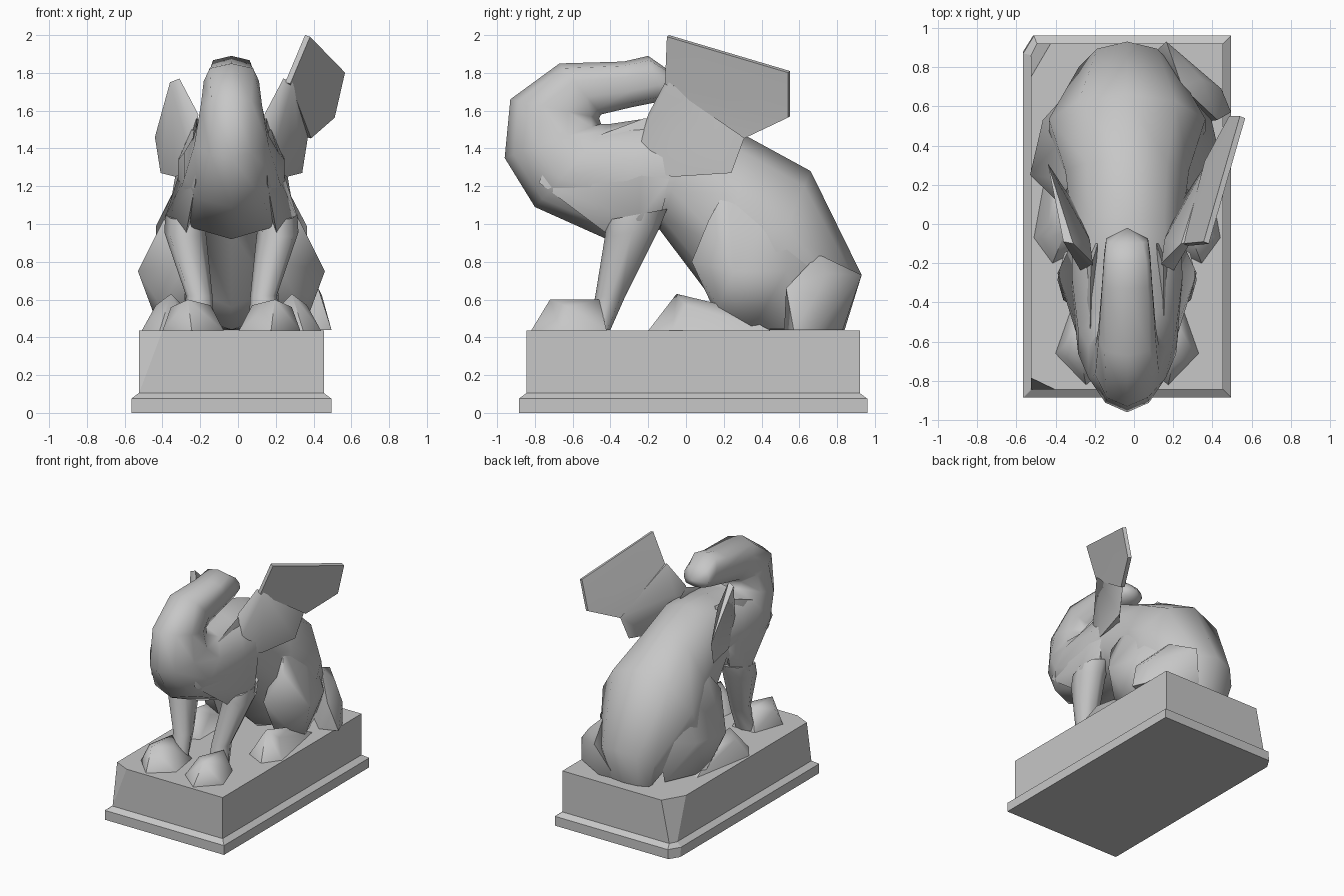
import bpy
import bmesh
from math import sin, cos, tau, radians, copysign

cube = bpy.data.objects.get("Cube")
if cube:
    bpy.data.objects.remove(cube, do_unlink=True)

CX = -0.035  # centre line of the statue

stone = bpy.data.materials.new("grey_stone")
stone.use_nodes = True
stone.diffuse_color = (0.57, 0.57, 0.57, 1)
bsdf = next(n for n in stone.node_tree.nodes if n.type == "BSDF_PRINCIPLED")
bsdf.inputs["Base Color"].default_value = (0.57, 0.57, 0.57, 1)
bsdf.inputs["Roughness"].default_value = 0.8


def finish(bm, name, angle):
    """Turn a bmesh into a shaded stone object."""
    bmesh.ops.recalc_face_normals(bm, faces=bm.faces[:])
    mesh = bpy.data.meshes.new(name)
    bm.to_mesh(mesh)
    bm.free()
    mesh.materials.append(stone)
    obj = bpy.data.objects.new(name, mesh)
    bpy.context.collection.objects.link(obj)
    bpy.ops.object.select_all(action="DESELECT")
    obj.select_set(True)
    bpy.context.view_layer.objects.active = obj
    bpy.ops.object.shade_smooth_by_angle(angle=radians(angle))
    return obj


def skin(name, rings, angle, tip=None):
    """Join rings of points into a closed skin, optionally ending in a point."""
    bm = bmesh.new()
    loops = [[bm.verts.new(p) for p in ring] for ring in rings]
    n = len(loops[0])
    for a, b in zip(loops, loops[1:]):
        for i in range(n):
            j = (i + 1) % n
            bm.faces.new((a[i], a[j], b[j], b[i]))
    bm.faces.new(loops[-1])
    if tip:
        point = bm.verts.new(tip)
        for i in range(n):
            bm.faces.new((loops[0][i], loops[0][(i + 1) % n], point))
    else:
        bm.faces.new(loops[0])
    return finish(bm, name, angle)


def oval(outer, inner, half_width, power, centre, sides=10):
    """Oval ring spanning two side-profile points; a low power squares it."""
    ring = []
    for k in range(sides):
        a = tau * k / sides
        t = (1 + cos(a)) / 2
        s = 0 if abs(sin(a)) < 0.001 else copysign(abs(sin(a)) ** power, sin(a))
        ring.append((centre + half_width * s,
                     inner[0] + (outer[0] - inner[0]) * t,
                     inner[1] + (outer[1] - inner[1]) * t))
    return ring


def hull(name, points, side=1, angle=60):
    """Faceted solid around points given as offsets from the centre line."""
    bm = bmesh.new()
    for x, y, z in points:
        bm.verts.new((CX + side * x, y, z))
    bmesh.ops.convex_hull(bm, input=bm.verts[:])
    loose = [v for v in bm.verts if not v.link_faces]
    bmesh.ops.delete(bm, geom=loose, context="VERTS")
    return finish(bm, name, angle)


# Plinth with a moulded foot and two chipped corners
def plinth_ring(z, inset, front_chip, back_chip):
    x0, x1 = -0.565 + inset, 0.495 - inset
    y0, y1 = -0.885 + inset, 0.96 - inset
    (fx, fy), (bx, by) = front_chip, back_chip
    return [(x0 + fx, y0, z), (x1, y0, z), (x1, y1, z),
            (x0 + bx, y1, z), (x0, y1 - by, z), (x0, y0 + fy, z)]


whole = (0.002, 0.002)
skin("plinth", [
    plinth_ring(0, 0, whole, (0.05, 0.08)),
    plinth_ring(0.075, 0, whole, (0.055, 0.09)),
    plinth_ring(0.105, 0.04, whole, (0.03, 0.06)),
    plinth_ring(0.435, 0.04, (0.125, 0.06), (0.1, 0.17)),
], 15)

# Curled neck, chest and back: outer profile, inner profile, half width, power
profile = [
    ((-0.10, 1.82), (-0.06, 1.67), 0.11, 0.6),
    ((-0.20, 1.89), (-0.13, 1.65), 0.12, 0.4),
    ((-0.33, 1.86), (-0.28, 1.62), 0.13, 0.4),
    ((-0.67, 1.85), (-0.45, 1.58), 0.15, 0.5),
    ((-0.93, 1.66), (-0.46, 1.56), 0.17, 0.9),
    ((-0.96, 1.35), (-0.45, 1.53), 0.21, 1.2),
    ((-0.80, 1.09), (-0.40, 1.53), 0.26, 0.8),
    ((-0.42, 0.92), (-0.20, 1.56), 0.29, 0.6),
    ((-0.14, 0.97), (0.05, 1.57), 0.29, 0.8),
    ((0.17, 0.56), (0.33, 1.46), 0.33, 0.9),
    ((0.30, 0.44), (0.66, 1.28), 0.42, 1),
    ((0.55, 0.44), (0.93, 0.73), 0.26, 1),
    ((0.70, 0.44), (0.84, 0.44), 0.20, 1),
]
skin("neck_and_body", [oval(*row, CX) for row in profile], 60,
     tip=(CX, -0.02, 1.74))

# Parts repeated on both sides
for side, label in ((1, "left"), (-1, "right")):
    # Front leg: front profile, back profile, half width, offset
    leg = [
        ((-0.42, 1.02), (-0.10, 1.08), 0.11, 0.24),
        ((-0.43, 0.93), (-0.14, 0.98), 0.11, 0.245),
        ((-0.48, 0.62), (-0.32, 0.62), 0.07, 0.17),
        ((-0.52, 0.44), (-0.40, 0.44), 0.09, 0.18),
    ]
    skin(label + "_front_leg",
         [oval(f, b, w, 0.9, CX + side * x, 8) for f, b, w, x in leg], 60)
    hull(label + "_shoulder", [
        (0.185, -0.22, 1.56), (0.19, -0.7, 1.38), (0.19, -0.78, 1.22),
        (0.26, -0.48, 1.08), (0.355, -0.25, 1.02), (0.24, -0.42, 0.95),
        (0.275, -0.08, 1.25), (0.26, -0.15, 0.98), (0.15, -0.1, 1.54),
        (0.15, -0.4, 1.2)], side)
    hull(label + "_front_paw", [
        (0.365, -0.66, 0.435), (0.21, -0.82, 0.435), (0.04, -0.68, 0.435),
        (0.08, -0.42, 0.435), (0.28, -0.42, 0.435), (0.23, -0.72, 0.6),
        (0.23, -0.46, 0.6), (0.32, -0.62, 0.56), (0.11, -0.6, 0.57)], side)
    hull(label + "_rear_paw", [
        (0.475, -0.07, 0.435), (0.38, -0.2, 0.435), (0.22, -0.12, 0.435),
        (0.22, 0.4, 0.435), (0.38, 0.45, 0.435), (0.32, -0.05, 0.63),
        (0.4, 0, 0.57), (0.36, 0.2, 0.57), (0.25, 0.06, 0.56)], side)
    hull(label + "_haunch", [
        (0.495, 0.25, 0.75), (0.36, 0.12, 1.02), (0.27, 0.22, 1.2),
        (0.24, 0.03, 0.8), (0.25, 0.17, 0.5), (0.37, 0.17, 0.56),
        (0.43, 0.53, 0.75), (0.25, 0.68, 0.45), (0.24, 0.74, 0.8),
        (0.23, 0.55, 1.21), (0.38, 0.35, 0.44)], side)
    hull(label + "_wing_root", [
        (0.275, -0.1, 1.77), (0.325, -0.09, 1.75), (0.405, 0.31, 1.46),
        (0.375, 0.24, 1.27), (0.295, -0.07, 1.25), (0.175, -0.2, 1.58),
        (0.2, -0.3, 1.3), (0.28, 0.12, 1.28), (0.19, -0.08, 1.55)], side)

# Surviving upper wing blade on the left side
bm = bmesh.new()
top, tip, low, elbow, front = [bm.verts.new(p) for p in (
    (0.355, -0.09, 2), (0.54, 0.55, 1.81), (0.485, 0.55, 1.57),
    (0.36, 0.32, 1.46), (0.25, -0.1, 1.75))]
bm.faces.new((top, tip, low, front))
bm.faces.new((front, low, elbow))
bmesh.ops.recalc_face_normals(bm, faces=bm.faces[:])
bmesh.ops.solidify(bm, geom=bm.faces[:], thickness=0.03)
finish(bm, "left_wing_blade", 40)

# Tail wrapped round the left of the rump
hull("tail", [
    (0.08, 0.82, 0.44), (0.2, 0.93, 0.73), (0.23, 0.83, 0.44),
    (0.48, 0.69, 0.44), (0.48, 0.69, 0.62), (0.53, 0.57, 0.44),
    (0.46, 0.53, 0.66), (0.39, 0.52, 0.44), (0.38, 0.74, 0.74),
    (0.28, 0.7, 0.84)])
